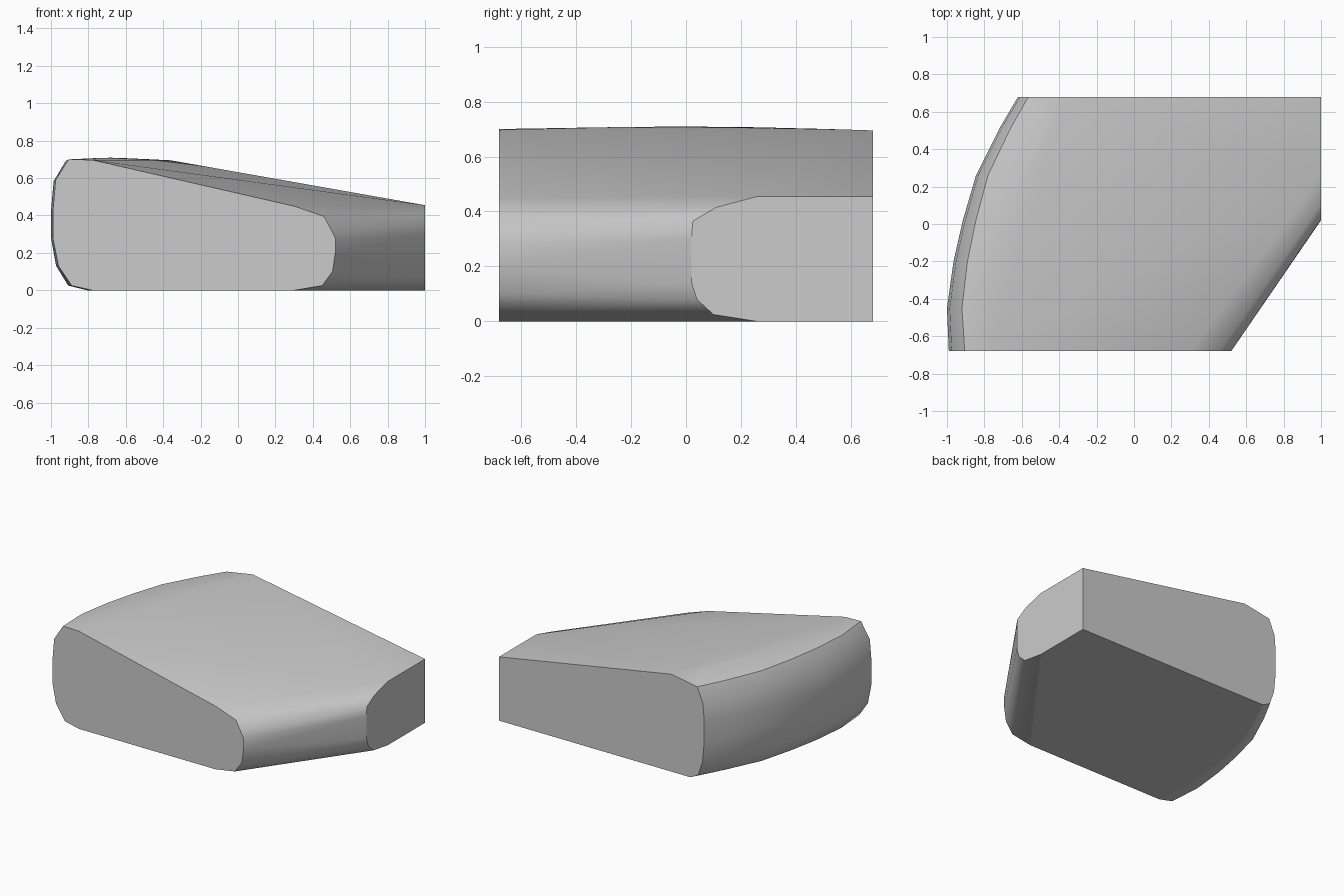
import bpy
import bmesh
import math

if "Cube" in bpy.data.objects:
    bpy.data.objects.remove(bpy.data.objects["Cube"], do_unlink=True)

FRONT, BACK, SIDE = -0.68, 0.68, 1.0

# Plain grey material
grey = bpy.data.materials.new("light_grey")
grey.use_nodes = True
grey.diffuse_color = (0.6, 0.6, 0.6, 1)
grey.node_tree.nodes["Principled BSDF"].inputs["Base Color"].default_value = (0.6, 0.6, 0.6, 1)

bm = bmesh.new()


def mix(a, b, t):
    return a + (b - a) * t


# Curved side: plan outline (y, x) and rounded section (inset, z) at the front and back
outline = [(FRONT, -0.99), (-0.45, -1.0), (-0.2, -0.965), (0.02, -0.915),
           (0.26, -0.845), (0.51, -0.72), (BACK, -0.62)]
front_section = [(0.21, 0), (0.10, 0.025), (0.03, 0.13), (0, 0.28), (0, 0.42),
                 (0.015, 0.59), (0.085, 0.70), (0.21, 0.697)]
back_section = [(0.11, 0), (0.05, 0.03), (0.015, 0.13), (0, 0.28), (0, 0.43),
                (0.01, 0.55), (0.055, 0.66), (0.26, 0.695)]
for y, x in outline:
    t = (y - FRONT) / (BACK - FRONT)
    for i, ((d0, z0), (d1, z1)) in enumerate(zip(front_section, back_section)):
        crown = 0.013 * math.sin(math.pi * t) if i == 7 else 0
        bm.verts.new((x + mix(d0, d1, t), y, mix(z0, z1, t) + crown))

# Slanted corner: rails from the front face (x, z) to the flat side (y, z)
rails = [((0.30, 0), (0.26, 0)), ((0.45, 0.025), (0.10, 0.025)),
         ((0.505, 0.10), (0.04, 0.08)), ((0.52, 0.20), (0.02, 0.14)),
         ((0.52, 0.28), (0.02, 0.30)), ((0.505, 0.31), (0.025, 0.365)),
         ((0.46, 0.395), (0.11, 0.415)), ((0.30, 0.45), (0.26, 0.455))]
for (x, z0), (y, z1) in rails:
    bm.verts.new((x, FRONT, z0))
    bm.verts.new((SIDE, y, z1))

# Square corner at the back of the flat side
for z in (0, 0.455):
    bm.verts.new((SIDE, BACK, z))

# Skin the points, then merge the flat areas into single faces
hull = bmesh.ops.convex_hull(bm, input=bm.verts[:])
loose = {g for g in hull["geom_interior"] + hull["geom_unused"]
         if isinstance(g, bmesh.types.BMVert) and not g.link_faces}
bmesh.ops.delete(bm, geom=list(loose), context='VERTS')
bmesh.ops.dissolve_limit(bm, angle_limit=math.radians(0.5), verts=bm.verts[:], edges=bm.edges[:])
bmesh.ops.recalc_face_normals(bm, faces=bm.faces[:])


def is_cap(face):
    n = face.normal
    return abs(n.y) > 0.995 or n.x > 0.995 or n.z < -0.995


# Smooth sides with crisp rims around the flat ends
for f in bm.faces:
    f.smooth = True
for e in bm.edges:
    caps = [is_cap(f) for f in e.link_faces]
    e.smooth = e.calc_face_angle(0) < math.radians(46) and not any(caps)

mesh = bpy.data.meshes.new("sloped_block")
bm.to_mesh(mesh)
bm.free()
mesh.materials.append(grey)
block = bpy.data.objects.new("sloped_block", mesh)
bpy.context.collection.objects.link(block)
